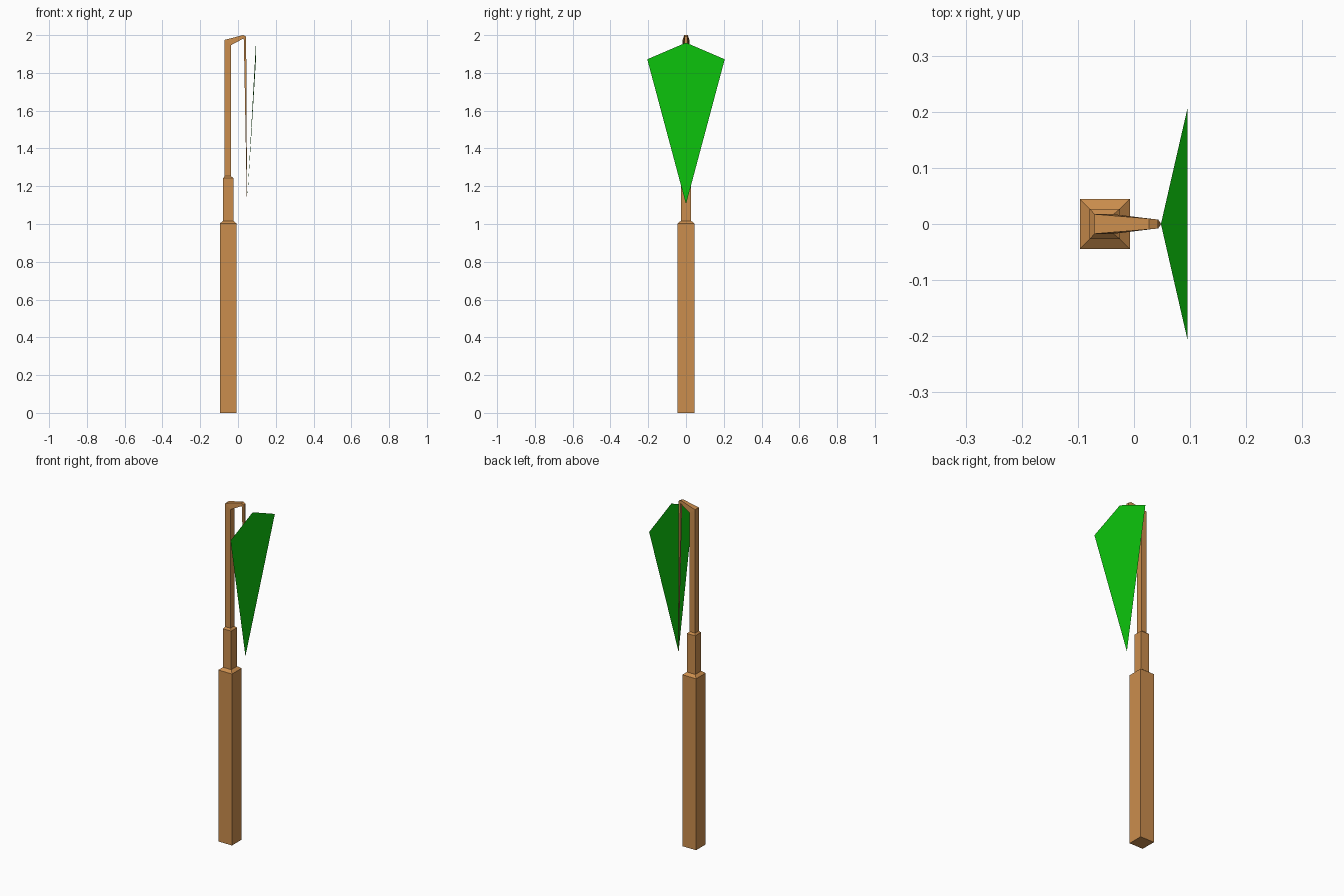
import bpy, bmesh

if "Cube" in bpy.data.objects:
    bpy.data.objects.remove(bpy.data.objects["Cube"])


def material(name, rgb):
    m = bpy.data.materials.new(name)
    m.diffuse_color = (*rgb, 1.0)
    m.use_nodes = True
    m.node_tree.nodes["Principled BSDF"].inputs["Base Color"].default_value = m.diffuse_color
    return m


def add_object(name, bm, mat):
    mesh = bpy.data.meshes.new(name)
    bm.to_mesh(mesh)
    bm.free()
    mesh.materials.append(mat)
    obj = bpy.data.objects.new(name, mesh)
    bpy.context.collection.objects.link(obj)
    return obj


wood = material("light_brown_wood", (0.60, 0.27, 0.075))
green = material("leaf_green", (0.004, 0.58, 0.004))

# Stem: square section stepped upward, bent over at the top, tapering down to a tip.
# Each ring: outer x, outer z, inner x, inner z, half depth in y
rings = [
    (-0.0965, 0.0, -0.0075, 0.0, 0.0445),
    (-0.0965, 1.003, -0.0075, 1.003, 0.0445),
    (-0.079, 1.017, -0.025, 1.017, 0.027),
    (-0.079, 1.243, -0.025, 1.243, 0.027),
    (-0.0705, 1.253, -0.0365, 1.253, 0.0175),
    (-0.0705, 1.975, -0.0365, 1.947, 0.0175),
    (0.027, 2.0, 0.029, 1.982, 0.0095),
    (0.043, 1.992, 0.031, 1.975, 0.008),
    (0.048, 1.11, 0.047, 1.11, 0.0005),
]
bm = bmesh.new()
loops = []
for xa, za, xb, zb, h in rings:
    loops.append([bm.verts.new(p) for p in
                  ((xa, -h, za), (xb, -h, zb), (xb, h, zb), (xa, h, za))])
for lo, hi in zip(loops, loops[1:]):
    for i in range(4):
        j = (i + 1) % 4
        bm.faces.new((lo[i], lo[j], hi[j], hi[i]))
bm.faces.new(loops[0][::-1])
bm.faces.new(loops[-1])
bmesh.ops.recalc_face_normals(bm, faces=bm.faces[:])
add_object("stem", bm, wood)

# Leaf: thin kite-shaped sheet leaning outward from the stem tip
bm = bmesh.new()
tip = bm.verts.new((0.048, 0, 1.105))
top = bm.verts.new((0.095, 0, 1.96))
right = bm.verts.new((0.095, 0.205, 1.872))
left = bm.verts.new((0.095, -0.205, 1.872))
bm.faces.new((tip, right, top))
bm.faces.new((tip, top, left))
bmesh.ops.dissolve_edges(bm, edges=[bm.edges.get((tip, top))])
add_object("leaf", bm, green)
